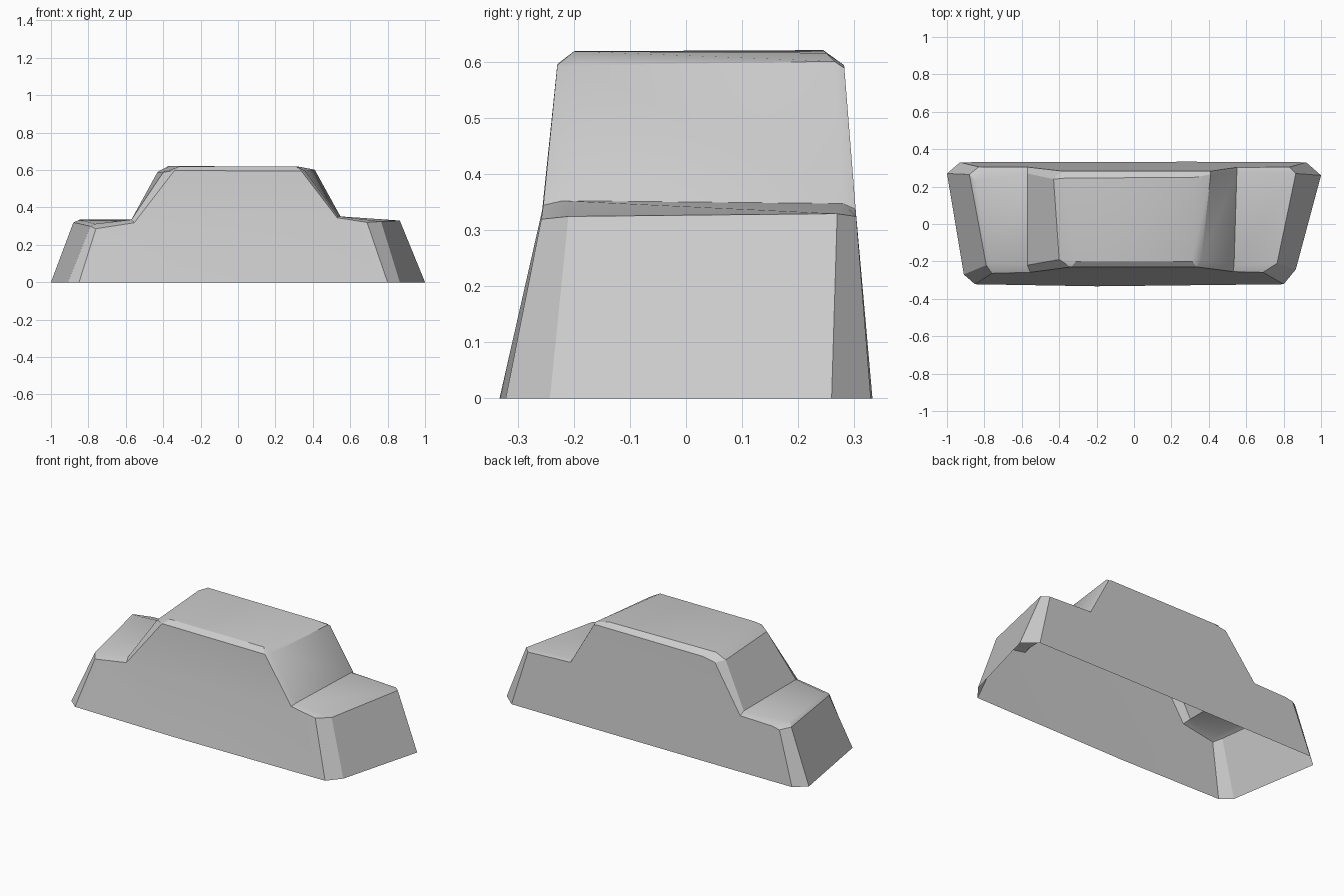
import bpy
import bmesh
from math import radians

# Remove the default object
default = bpy.data.objects.get("Cube")
if default:
    bpy.data.objects.remove(default, do_unlink=True)

# Single body colour
paint = bpy.data.materials.new("plain_grey")
paint.use_nodes = True
GREY = (0.6, 0.6, 0.6, 1)
paint.diffuse_color = GREY
paint.node_tree.nodes["Principled BSDF"].inputs["Base Color"].default_value = GREY


def front_wall(z):
    """Depth of the curved front wall at a height."""
    return -0.322 + 0.25 * z - 0.16 * z * z


def back_wall(z):
    """Depth of the nearly straight back wall at a height."""
    return 0.33 - 0.08 * z


# Cross-sections from tail to nose:
# front rim (x, z), inner front (x, y, z), inner back (x, y, z), back rim (x, z)
sections = {
    "tail_foot": ((-.85, 0), (-.91, -.27, 0), (-1, .27, 0), (-.93, 0)),
    "tail_top": ((-.76, .285), (-.79, -.22, .3), (-.88, .265, .32), (-.83, .305)),
    "boot_edge": ((-.75, .288), (-.765, -.21, .312), (-.845, .23, .335), (-.78, .315)),
    "rear_window_base": ((-.555, .318), (-.57, -.22, .335), (-.57, .27, .335), (-.57, .32)),
    "rear_window_top": ((-.34, .597), (-.4, -.19, .588), (-.43, .24, .59), (-.39, .58)),
    "roof_rear": ((-.335, .597), (-.31, -.2, .62), (-.37, .245, .622), (-.31, .595)),
    "roof_front": ((.335, .595), (.31, -.2, .62), (.33, .25, .617), (.39, .595)),
    "windscreen_top": ((.34, .593), (.36, -.19, .595), (.41, .265, .602), (.41, .59)),
    "windscreen_base": ((.53, .345), (.535, -.22, .353), (.55, .28, .348), (.55, .338)),
    "bonnet_edge": ((.69, .32), (.765, -.21, .325), (.865, .27, .33), (.83, .325)),
    "nose_foot": ((.8, 0), (.865, -.243, 0), (1, .26, 0), (.92, 0)),
}

bm = bmesh.new()
names = list(sections)
rings = {}
for name, (front, inner_front, inner_back, back) in sections.items():
    points = (
        (front[0], front_wall(front[1]), front[1]),
        inner_front,
        inner_back,
        (back[0], back_wall(back[1]), back[1]),
    )
    rings[name] = [bm.verts.new(p) for p in points]

# Skin between neighbouring sections: front bevel, top panel, back bevel
for first, second in zip(names, names[1:]):
    a, b = rings[first], rings[second]
    for i in range(len(a) - 1):
        bm.faces.new((a[i], b[i], b[i + 1], a[i + 1]))

# Side walls: a lower body panel and an upper cabin panel, open underneath
sill_middle = ((-.2, -.333, 0), (.3, .333, 0))
start = names.index("rear_window_base")
end = names.index("windscreen_base")
for side, middle in zip((0, -1), sill_middle):
    rim = [rings[name][side] for name in names]
    sill = bm.verts.new(middle)
    bm.faces.new(rim[:start + 1] + [sill])
    bm.faces.new(rim[end:] + [sill])
    bm.faces.new([rim[start], rim[end], sill])
    bm.faces.new(rim[start:end + 1])

bmesh.ops.recalc_face_normals(bm, faces=bm.faces)
roof = max(bm.faces, key=lambda f: f.calc_center_median().z)
if roof.normal.z < 0:
    bmesh.ops.reverse_faces(bm, faces=bm.faces)

# Finished shell
mesh = bpy.data.meshes.new("car_body_shell")
bm.to_mesh(mesh)
bm.free()
mesh.materials.append(paint)
body = bpy.data.objects.new("car_body_shell", mesh)
bpy.context.collection.objects.link(body)

bpy.ops.object.select_all(action="DESELECT")
body.select_set(True)
bpy.context.view_layer.objects.active = body
bpy.ops.object.shade_smooth_by_angle(angle=radians(25))
